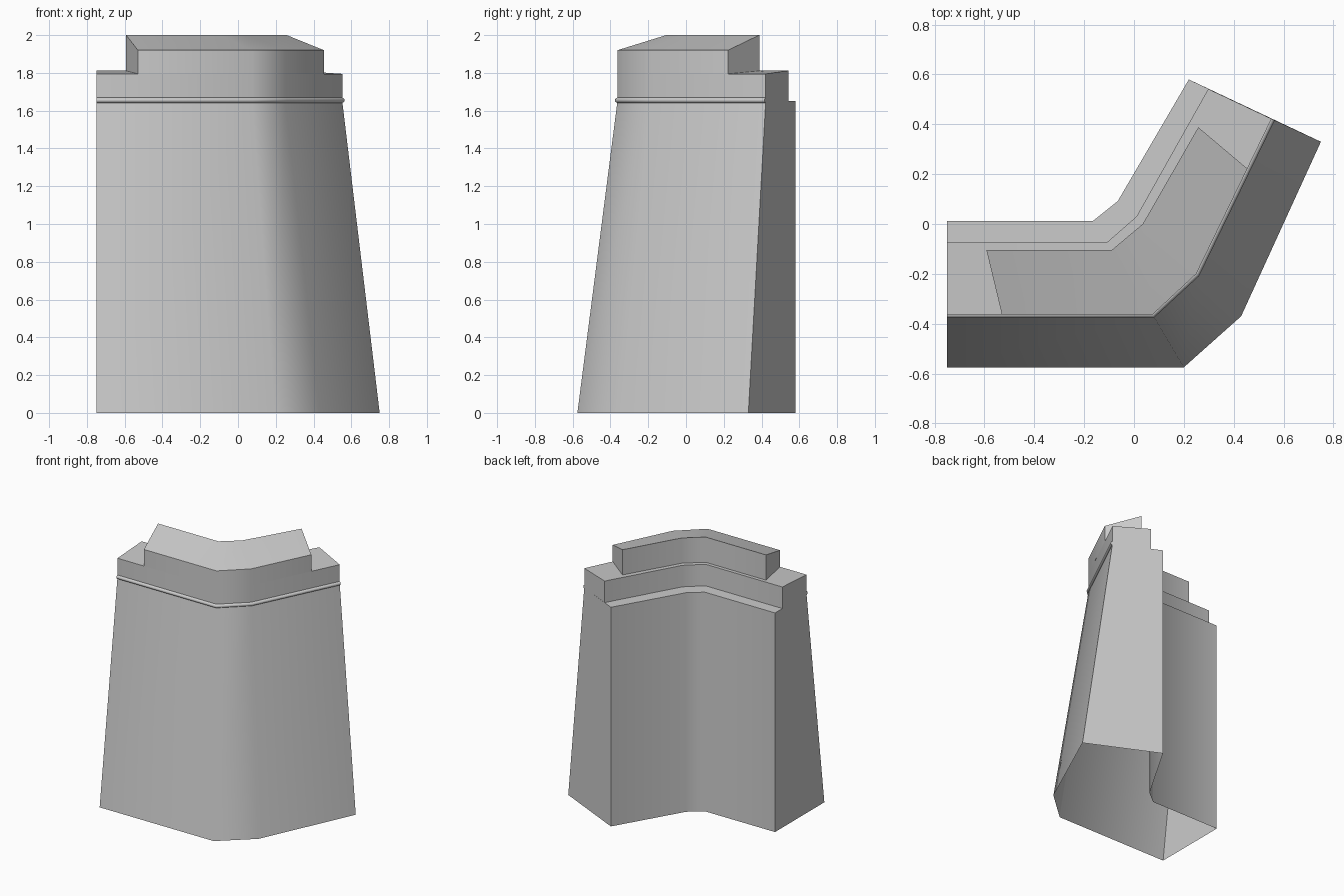
import bpy
import math

cube = bpy.data.objects.get("Cube")
if cube:
    bpy.data.objects.remove(cube, do_unlink=True)

stone = bpy.data.materials.new("grey stone")
stone.use_nodes = True
stone.diffuse_color = (0.6, 0.6, 0.6, 1)
stone.node_tree.nodes["Principled BSDF"].inputs["Base Color"].default_value = (0.6, 0.6, 0.6, 1)


def finish(obj):
    """Apply material and smooth the gentle bends only."""
    obj.data.materials.append(stone)
    bpy.ops.object.select_all(action="DESELECT")
    obj.select_set(True)
    bpy.context.view_layer.objects.active = obj
    bpy.ops.object.shade_smooth_by_angle(angle=math.radians(50))


def bent_block(name, front_low, front_high, back, z_low, z_high, open_bottom=False):
    """Block following a bent plan; z_low and z_high are (front, back) heights."""
    n = len(back)
    rails = [(front_low, z_low[0]), (front_high, z_high[0]), (back, z_high[1]), (back, z_low[1])]
    verts = [(x, y, z) for path, z in rails for x, y in path]
    faces = []
    for r in range(3 if open_bottom else 4):
        a, b = r * n, (r + 1) % 4 * n
        faces += [(a + i, a + i + 1, b + i + 1, b + i) for i in range(n - 1)]
    # End walls
    faces.append((0, n, 2 * n, 3 * n))
    faces.append((4 * n - 1, 3 * n - 1, 2 * n - 1, n - 1))
    mesh = bpy.data.meshes.new(name)
    mesh.from_pydata(verts, [], faces)
    mesh.update()
    obj = bpy.data.objects.new(name, mesh)
    bpy.context.collection.objects.link(obj)
    finish(obj)
    return obj


# Plan lines, from the left end of the bend to the far end
foot = [(-0.75, -0.575), (0.20, -0.575), (0.43, -0.37), (0.75, 0.33)]
face = [(-0.75, -0.363), (0.075, -0.363), (0.25, -0.2), (0.552, 0.422)]
wall_back = [(-0.75, 0.012), (-0.165, 0.012), (-0.065, 0.092), (0.22, 0.58)]
band_back = [(-0.75, -0.075), (-0.11, -0.075), (0.01, 0.03), (0.298, 0.542)]
merlon_front = [(-0.53, -0.363), face[1], face[2], (0.455, 0.222)]
merlon_back = [(-0.592, -0.105), (-0.09, -0.105), (0.035, 0.0), (0.258, 0.388)]

# Tapered wall with an open underside, parapet band and raised merlon
bent_block("wall", foot, face, wall_back, (0, 0), (1.65, 1.65), open_bottom=True)
bent_block("parapet_band", face, face, band_back, (1.65, 1.65), (1.795, 1.812))
bent_block("merlon", merlon_front, merlon_front, merlon_back, (1.795, 1.81), (1.92, 2.0))

# Round moulding along the outer face
curve = bpy.data.curves.new("moulding", "CURVE")
curve.dimensions = "3D"
curve.bevel_depth = 0.014
curve.bevel_resolution = 2
curve.use_fill_caps = True
spline = curve.splines.new("POLY")
spline.points.add(len(face) - 1)
for point, (x, y) in zip(spline.points, face):
    point.co = (x, y, 1.655, 1)
moulding = bpy.data.objects.new("moulding", curve)
bpy.context.collection.objects.link(moulding)
bpy.ops.object.select_all(action="DESELECT")
moulding.select_set(True)
bpy.context.view_layer.objects.active = moulding
bpy.ops.object.convert(target="MESH")
finish(bpy.context.view_layer.objects.active)
